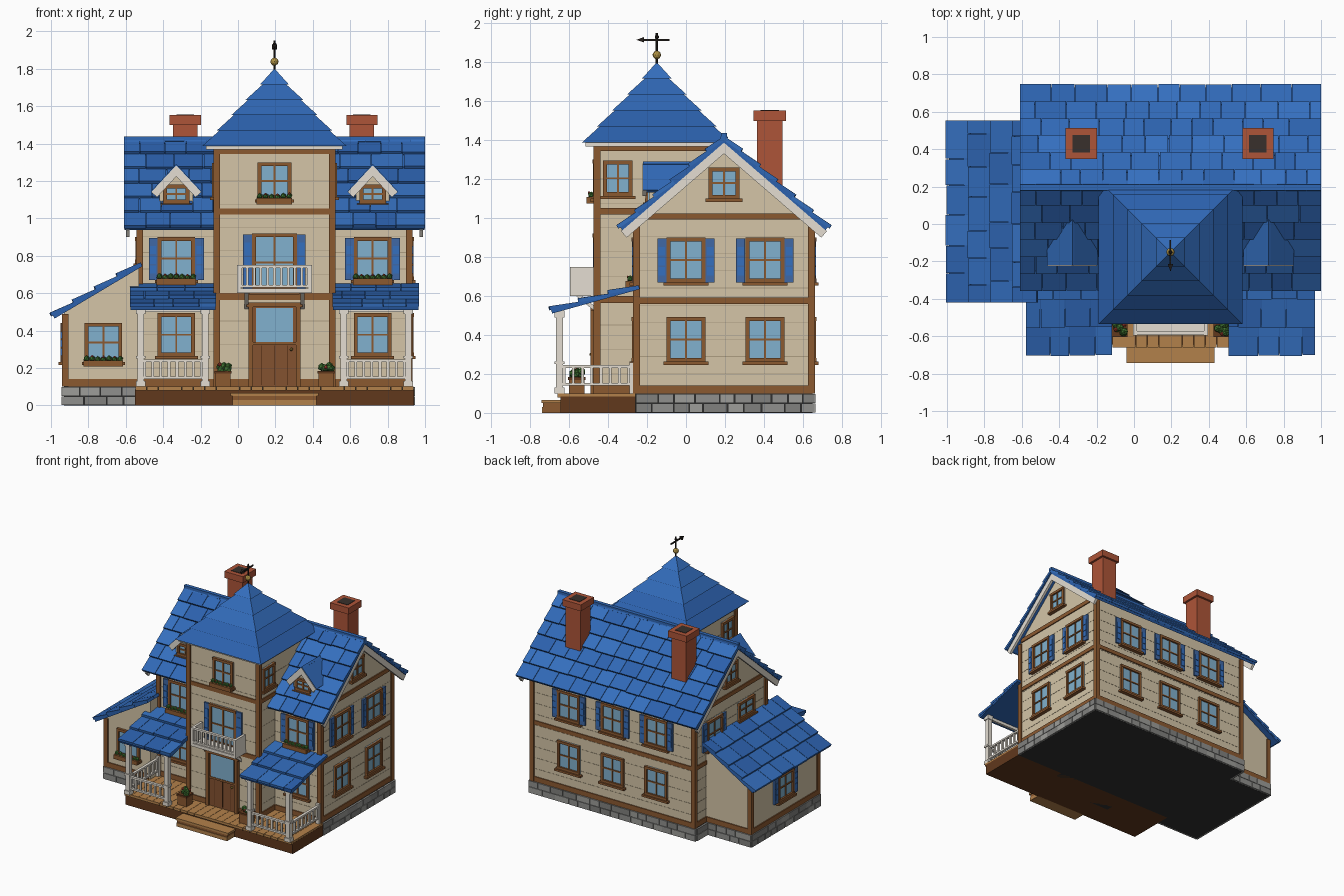
import bpy, bmesh, math, random
from mathutils import Matrix, Vector

if "Cube" in bpy.data.objects:
    bpy.data.objects.remove(bpy.data.objects["Cube"])
random.seed(4)
CX = 0.195  # symmetry axis of the main house
COL = dict(wall=(.66, .56, .39), seam=(.42, .34, .22), wood=(.26, .10, .03), door=(.23, .085, .03), dark=(.12, .04, .012),
           plank=(.45, .22, .07), roof0=(.025, .12, .42), roof1=(.03, .14, .47), roof2=(.035, .16, .52),
           shutter=(.05, .14, .38), glass=(.22, .44, .62), white=(.78, .73, .65), stone0=(.22, .22, .21),
           stone1=(.28, .28, .27), stone2=(.34, .34, .32), brick=(.42, .09, .04), soot=(.04, .03, .025),
           base=(.03, .03, .03), green=(.05, .17, .03), red=(.5, .06, .04), gold=(.45, .3, .06), iron=(.02, .015, .012))
MATS, PARTS = {}, {}
for k, c in COL.items():
    MATS[k] = bpy.data.materials.new(k)
    MATS[k].diffuse_color = (*c, 1)
I = Matrix()


def grab(name, mat):
    bm, mats = PARTS.setdefault(name, (bmesh.new(), []))
    if mat not in mats:
        mats.append(mat)
    return bm, mats.index(mat)


def paint(verts, idx):
    for f in {f for v in verts for f in v.link_faces}:
        f.material_index = idx


def box(name, mat, x0, x1, y0, y1, z0, z1, M=I):
    bm, i = grab(name, mat)
    T = Matrix.Translation(((x0 + x1) / 2, (y0 + y1) / 2, (z0 + z1) / 2)) @ Matrix.Diagonal((x1 - x0, y1 - y0, z1 - z0, 1))
    paint(bmesh.ops.create_cube(bm, size=1, matrix=M @ T)['verts'], i)


def cone(name, mat, r1, r2, n, loc, h, M=I):
    bm, i = grab(name, mat)
    T = M @ Matrix.Translation(Vector(loc) + Vector((0, 0, h / 2)))
    T = T @ Matrix.Rotation(math.pi / 4, 4, 'Z')
    paint(bmesh.ops.create_cone(bm, cap_ends=True, segments=n, radius1=r1, radius2=r2, depth=h, matrix=T)['verts'], i)


def ball(name, mat, loc, r, M=I, sub=1):
    bm, i = grab(name, mat)
    paint(bmesh.ops.create_icosphere(bm, subdivisions=sub, radius=r, matrix=M @ Matrix.Translation(loc))['verts'], i)


def prism(name, mat, pts, axis, a, b):
    bm, i = grab(name, mat)
    put = (lambda p, t: (t, p[0], p[1])) if axis == 'x' else (lambda p, t: (p[0], t, p[1]))
    A, B = [[bm.verts.new(put(p, t)) for p in pts] for t in (a, b)]
    fs = [bm.faces.new(A), bm.faces.new(B[::-1])]
    n = len(pts)
    fs += [bm.faces.new((A[k], B[k], B[(k + 1) % n], A[(k + 1) % n])) for k in range(n)]
    for f in fs:
        f.material_index = i
    bmesh.ops.recalc_face_normals(bm, faces=fs)


def frame(o, xa, ya):
    xa, ya = Vector(xa).normalized(), Vector(ya).normalized()
    M = Matrix((xa, ya, xa.cross(ya))).transposed().to_4x4()
    M.translation = o
    return M


def face(x, y, z, deg):  # local -y points out of the wall
    return Matrix.Translation((x, y, z)) @ Matrix.Rotation(math.radians(deg), 4, 'Z')


def shingles(name, M, W, L, rows, tile):
    box(name, 'roof0', 0.004, W - .004, 0.004, L, -.032, -.012, M)
    d = L / rows
    for r in range(rows):
        x = 0
        while x < W - .001:
            w = tile * random.uniform(.75, 1.25) * (.5 if x == 0 and r % 2 else 1)
            w = W - x if W - x - w < tile * .4 else w
            T = M @ Matrix.Translation((x, r * d - random.uniform(0, .006), 0)) @ Matrix.Rotation(-.12, 4, 'X')
            box(name, random.choice(('roof0', 'roof1', 'roof1', 'roof2')), .0015, w - .0015, 0, d + .008, -.012, .008, T)
            x += w


def flowers(name, M, w):
    box(name, 'wood', -w / 2, w / 2, -.05, 0, -.025, .008, M)
    n = int(w / .028)
    for k in range(n):
        p = (-w / 2 + w * (k + .5) / n, -.027, .014 + random.uniform(0, .006))
        ball(name, 'green', p, .017, M)
        if k % 2:
            ball(name, 'red', (p[0], -.038, p[2] + .012), .007, M)


def window(name, M, w=.2, h=.23, shut=False, flower=False):  # M at the centre of the opening
    a, b, t = w / 2, h / 2, .02
    box(name, 'glass', -a, a, -.006, .01, -b, b, M)
    for s in (-1, 1):
        box(name, 'wood', s * (a - t / 2) - t / 2, s * (a - t / 2) + t / 2, -.018, 0, -b, b, M)
        box(name, 'wood', -a, a, -.02, 0, s * (b - t / 2) - t / 2, s * (b - t / 2) + t / 2, M)
        if shut:
            x = s * (a + .024)
            box(name + '_shutters', 'shutter', x - .023, x + .023, -.014, 0, -b, b - .005, M)
            for k in range(3):
                z = -b + .035 + k * (h - .075) / 3
                box(name + '_shutters', 'roof2', x - .016, x + .016, -.018, 0, z, z + (h - .1) / 3, M)
    box(name, 'wood', -.005, .005, -.013, 0, -b, b, M)
    box(name, 'wood', -a, a, -.013, 0, -.005, .005, M)
    box(name, 'wood', -a - .015, a + .015, -.03, 0, -b - .016, -b, M)
    if flower:
        flowers(name + '_flower_box', M @ Matrix.Translation((0, 0, -b)), w + .01)


def railing(name, M, w, z0, z1, n):
    for z in (z0, z1 - .014):
        box(name, 'white', 0, w, -.011, .011, z, z + .014, M)
    for k in range(n):
        x = w * (k + .5) / n
        box(name, 'white', x - .007, x + .007, -.007, .007, z0, z1, M)


def posts(name, x0, x1, y0, y1, z1, t=.035):
    for x in (x0, x1):
        for y in (y0, y1):
            dx, dy = (t if x == x0 else -t), (t if y == y0 else -t)
            xs, ys = sorted((x, x + dx)), sorted((y, y + dy))
            box(name, 'wood', *xs, *ys, .1, z1)


def stones(M, L):
    for c in (0, 1):
        x = 0
        while x < L - .001:
            w = random.uniform(.07, .13)
            w = L - x if L - x - w < .05 else w
            box('foundation_stones', random.choice(('stone0', 'stone1', 'stone2')), x + .002, x + w - .002, -.015, .01, c * .05 + .001, c * .05 + .048, M)
            x += w


# Foundation and stone courses
box('foundation', 'base', -.54, .93, -.26, .65, 0, .1)
box('foundation', 'base', -.93, -.54, -.36, .5, 0, .1)
box('foundation', 'base', -.12, .51, -.46, -.2, 0, .1)
for o, deg, L in (((.93, -.26), 90, .92), ((.94, .65), 180, 1.49), ((-.54, .65), 270, .15),
                  ((-.54, .5), 180, .4), ((-.93, .51), 270, .88), ((-.94, -.36), 0, .4)):
    stones(face(*o, 0, deg), L)

# Main house walls, siding seams, timber trim
prism('main_walls', 'wall', [(-.26, .1), (.65, .1), (.65, .99), (CX, 1.39), (-.26, .99)], 'x', -.53, .92)
for k in range(9):
    box('siding_seams', 'seam', -.5315, .9215, -.2615, .6515, .2 + .088 * k, .203 + .088 * k)
    box('siding_seams', 'seam', -.1215, .5115, -.4615, .1, .2 + .125 * k, .203 + .125 * k)
box('main_trim', 'wood', -.538, .928, -.268, .658, .1, .14)
box('main_trim', 'wood', -.538, .928, -.268, .658, .56, .592)
box('main_trim', 'wood', -.538, .928, -.24, .63, .992, 1.025)
posts('main_trim', -.542, .932, -.272, .662, .98)

# Main roof with barge boards
SL = math.hypot(.545, .47)
for o, xa, ya in (((-.61, -.35, .96), (1, 0, 0), (0, .545, .47)), ((1.0, .74, .96), (-1, 0, 0), (0, -.545, .47))):
    M = frame(o, xa, ya)
    shingles('main_roof', M, 1.61, SL, 6, .14)
    for x in (.01, 1.58):
        box('barge_boards', 'white', x, x + .02, -.005, SL - .02, -.075, -.03, M)
box('main_roof', 'roof1', -.61, 1.0, CX - .015, CX + .015, 1.415, 1.437)

# Tower
box('tower_walls', 'wall', -.12, .51, -.46, .16, .1, 1.37)
for z0, z1 in ((.1, .14), (.565, .6), (1.02, 1.052), (1.345, 1.37)):
    box('tower_trim', 'wood', -.128, .518, -.468, .168, z0, z1)
posts('tower_trim', -.132, .522, -.474, .174, 1.37)
box('tower_cornice', 'white', CX - .365, CX + .365, -.515, .215, 1.368, 1.392)
for k in range(5):
    h = .385 * (1 - k / 5)
    cone('tower_roof', f'roof{min(2, k // 2)}', h * 1.4142, max(.0, (h - .094) * 1.4142), 4, (CX, -.15, 1.388 + k * .082), .085)

# Weather vane
cone('vane', 'iron', .006, .006, 8, (CX, -.15, 1.78), .17)
ball('vane', 'gold', (CX, -.15, 1.838), .022, sub=2)
box('vane', 'iron', CX - .004, CX + .004, -.23, -.085, 1.911, 1.921)
cone('vane', 'iron', .02, 0, 4, (0, 0, 0), .04, face(CX, -.215, 1.916, 0) @ Matrix.Rotation(math.pi / 2, 4, 'X'))
ball('vane', 'iron', (CX, -.15, 1.93), .012)

# Chimneys
for x in (-.282, .662):
    box('chimney', 'brick', x - .066, x + .066, .364, .496, 1.05, 1.51)
    box('chimney', 'brick', x - .083, x + .083, .347, .513, 1.5, 1.552)
    box('chimney', 'soot', x - .047, x + .047, .383, .477, 1.5, 1.555)

# Side lean-to
prism('annex_walls', 'wall', [(-.93, .1), (-.53, .1), (-.53, .735), (-.93, .5)], 'y', -.36, .5)
box('annex_trim', 'wood', -.938, -.54, -.368, .508, .1, .14)
for y0, y1 in ((-.37, -.335), (.475, .51)):
    box('annex_trim', 'wood', -.94, -.905, y0, y1, .1, .49)
shingles('annex_roof', frame((-1.0, .555, .49), (0, -1, 0), (.47, 0, .28)), .975, math.hypot(.47, .28), 4, .17)

# Windows on the right, left and back walls
for y in (0, .405):
    window('right_window', face(.92, y, .378, 90))
    window('right_upper_window', face(.92, y, .785, 90), shut=True)
    if y:
        window('left_upper_window', face(-.53, y, .785, 270), shut=True)
window('left_upper_window', face(-.53, 0, .83, 270), h=.14)
for x, d in ((.92, 90), (-.53, 270)):
    window('gable_window', face(x, CX, 1.18, d), .16, .16)
for x in (-.195, CX, .585):
    window('back_window', face(x, .65, .378, 180))
    window('back_upper_window', face(x, .65, .785, 180), shut=True)
window('annex_window', face(-.72, -.36, .337, 0), h=.21, flower=True)
window('annex_side_window', face(-.93, .07, .337, 270), h=.21, shut=True)

# Tower windows and door
window('tower_top_window', face(CX, -.46, 1.2, 0), .18, .2, flower=True)
window('balcony_window', face(CX, -.46, .765, 0), .24, .31, shut=True)
for x, d in ((.51, 90), (-.12, 270)):
    window('tower_side_window', face(x, -.35, 1.205, d), .15, .18)
D = face(CX, -.46, .1, 0)
box('door', 'door', -.12, .12, -.015, 0, 0, .43, D)
box('door', 'glass', -.1, .1, -.02, 0, .235, .42, D)
for x0, x1, z0, z1 in ((-.14, -.115, 0, .445), (.115, .14, 0, .445), (-.15, .15, .425, .45)):
    box('door', 'wood', x0, x1, -.03, 0, z0, z1, D)
for x in (-.07, 0, .07):
    box('door', 'dark', x - .002, x + .002, -.0165, 0, .01, .22, D)
box('door', 'wood', -.115, .115, -.024, 0, .222, .238, D)
ball('door', 'gold', (.09, -.026, .2), .01, D)

# Balcony with brackets
box('balcony', 'white', -.005, .395, -.595, -.46, .6, .625)
railing('balcony', face(-.005, -.583, 0, 0), .4, .63, .75, 11)
for x in (.005, .385):
    box('balcony', 'white', x - .01, x + .01, -.595, -.47, .61, .75)
for x in (.045, .345):
    prism('balcony_bracket', 'white', [(-.46, .515), (-.46, .54), (-.54, .605), (-.57, .605)], 'x', x - .01, x + .01)

# Deck and steps
box('deck', 'dark', -.55, .94, -.645, -.26, 0, .085)
for k in range(24):
    x = -.55 + k * 1.49 / 24
    box('deck', 'plank', x + .001, x + .061, -.66, -.26, .08, .1)
box('steps', 'wood', -.03, .42, -.735, -.64, 0, .05)
box('steps', 'plank', -.04, .43, -.742, -.64, .05, .067)
box('steps', 'plank', -.03, .42, -.74, -.64, .0, .03)

# Mirrored porches, dormers, front windows and planters
for s in (-1, 1):
    X = lambda d: CX + s * d
    for d in (.37, .715):
        box('porch_post', 'white', X(d) - .018, X(d) + .018, -.668, -.632, .1, .53)
        for z0, z1 in ((.1, .13), (.25, .265), (.49, .525)):
            box('porch_post', 'white', X(d) - .025, X(d) + .025, -.675, -.625, z0, z1)
    box('porch_post', 'white', X(.715) - .015, X(.715) + .015, -.29, -.265, .1, .26)
    box('porch_beam', 'white', min(X(.37), X(.715)), max(X(.37), X(.715)), -.66, -.64, .5, .525)
    railing('porch_railing', face(min(X(.37), X(.715)), -.65, 0, 0), .345, .14, .245, 8)
    railing('porch_railing', face(X(.715), -.65, 0, 90), .38, .14, .245, 8)
    shingles('porch_roof', frame((min(X(.31), X(.775)), -.7, .54), (1, 0, 0), (0, .45, .125)), .465, .467, 3, .13)
    window('porch_window', face(X(.525), -.26, .378, 0))
    window('front_upper_window', face(X(.525), -.26, .785, 0), shut=True, flower=True)
    # planter
    box('planter', 'wood', X(.275) - .04, X(.275) + .04, -.6, -.52, .1, .175)
    box('planter', 'dark', X(.275) - .045, X(.275) + .045, -.605, -.515, .17, .185)
    for k in range(9):
        p = (X(.275) + random.uniform(-.03, .03), -.56 + random.uniform(-.03, .03), random.uniform(.19, .22))
        ball('planter', 'red' if k % 4 == 3 else 'green', p, .012 if k % 4 == 3 else .022)
    # dormer
    c = X(.525)
    prism('dormer', 'wall', [(c - .09, 1.0), (c + .09, 1.0), (c + .09, 1.165), (c, 1.26), (c - .09, 1.165)], 'y', -.19, .02)
    window('dormer_window', face(c, -.19, 1.13, 0), .14, .1)
    for o, xa, ya in (((c - .135, .06, 1.145), (0, -1, 0), (.135, 0, .145)), ((c + .135, -.22, 1.145), (0, 1, 0), (-.135, 0, .145))):
        M = frame(o, xa, ya)
        box('dormer_roof', 'roof1', 0, .28, 0, .198, -.018, 0, M)
        e = .262 if xa[1] < 0 else -.004
        box('dormer_trim', 'white', e, e + .022, -.002, .19, -.045, -.004, M)

# Write every part out as a flat-shaded object
for name, (bm, mats) in PARTS.items():
    me = bpy.data.meshes.new(name)
    bm.to_mesh(me)
    bm.free()
    for m in mats:
        me.materials.append(MATS[m])
    bpy.context.collection.objects.link(bpy.data.objects.new(name, me))

for m in bpy.data.materials:
    if m.users and not m.is_grease_pencil:
        m.use_nodes = True
        m.node_tree.nodes["Principled BSDF"].inputs["Base Color"].default_value = m.diffuse_color
